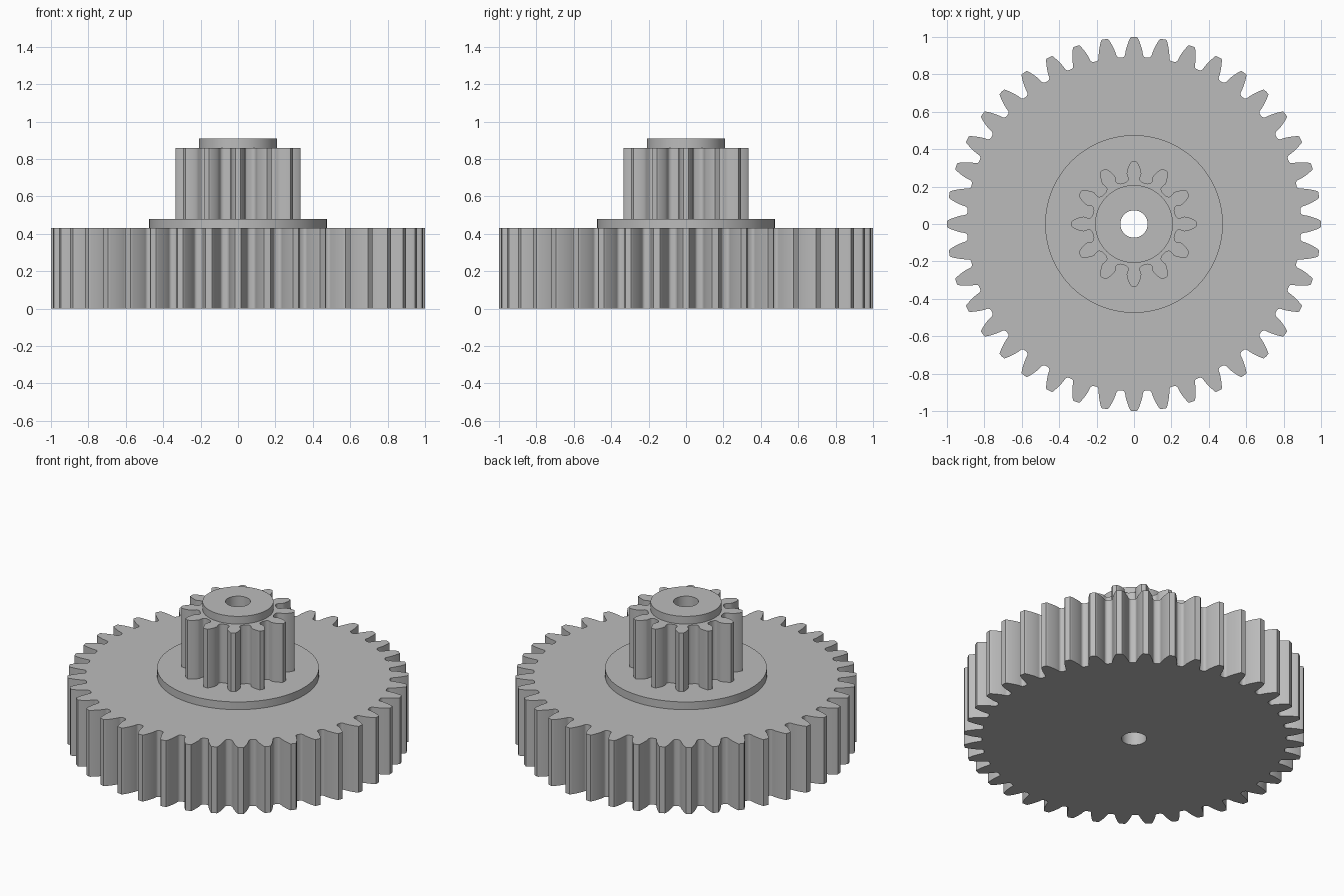
import bpy
import bmesh
from math import pi, sin, cos, tan, acos, radians

if "Cube" in bpy.data.objects:
    bpy.data.objects.remove(bpy.data.objects["Cube"])

MODULE = 1 / 21
BORE = 0.073

grey = bpy.data.materials.new("plain grey")
grey.use_nodes = True
colour = (0.5, 0.5, 0.5, 1)
grey.diffuse_color = colour
grey.node_tree.nodes["Principled BSDF"].inputs["Base Color"].default_value = colour


def circle(radius, sides=96):
    return [(radius * cos(2 * pi * i / sides), radius * sin(2 * pi * i / sides))
            for i in range(sides)]


def involute(angle):
    return tan(angle) - angle


def gear_outline(teeth, fillet, undercut=0.0):
    """Involute gear outline with rounded roots and optionally narrowed necks."""
    pitch = MODULE * teeth / 2
    base = pitch * cos(radians(20))
    root, tip = pitch - 1.25 * MODULE, pitch + MODULE

    def half_angle(r):
        r = max(r, base)
        return pi / (2 * teeth) + involute(radians(20)) - involute(acos(base / r))

    # Half a tooth, from the root floor up to the tip, as (radius, angle)
    neck_r = root + fillet
    neck = half_angle(neck_r) - undercut
    spread = 0.75 * (pi / teeth - neck)
    half = []
    for i in range(6):
        a = i / 5 * pi / 2
        half.append((root + fillet * (1 - cos(a)), neck + spread * (1 - sin(a))))
    start = max(base * 1.01, neck_r + 0.01)
    for i in range(7):
        r = start + (tip - start) * i / 6
        half.append((r, half_angle(r)))
    # Small rounding at the tooth tip
    r, a = half.pop()
    half += [(r - 0.006, half_angle(r - 0.006)), (r, a * 0.9)]

    tooth = [(r, -a) for r, a in half] + [(tip, 0)] + [(r, a) for r, a in reversed(half)]
    return [(r * cos(a + 2 * pi * k / teeth), r * sin(a + 2 * pi * k / teeth))
            for k in range(teeth) for r, a in tooth]


def bored_plate(name, outline, bottom, top):
    """Extrude an outline between two heights, with the shaft bore through it."""
    curve = bpy.data.curves.new(name + " outline", "CURVE")
    curve.dimensions = "2D"
    curve.fill_mode = "BOTH"
    curve.extrude = (top - bottom) / 2
    for points in (outline, circle(BORE, 48)):
        spline = curve.splines.new("POLY")
        spline.points.add(len(points) - 1)
        for p, (x, y) in zip(spline.points, points):
            p.co = (x, y, 0, 1)
        spline.use_cyclic_u = True
    helper = bpy.data.objects.new(name + " helper", curve)
    bpy.context.collection.objects.link(helper)
    bpy.context.view_layer.update()
    deps = bpy.context.evaluated_depsgraph_get()
    mesh = bpy.data.meshes.new_from_object(helper.evaluated_get(deps))
    bpy.data.objects.remove(helper)

    bm = bmesh.new()
    bm.from_mesh(mesh)
    bmesh.ops.remove_doubles(bm, verts=bm.verts, dist=0.00005)
    bmesh.ops.recalc_face_normals(bm, faces=bm.faces)
    bmesh.ops.translate(bm, verts=bm.verts, vec=(0, 0, (bottom + top) / 2))
    bm.to_mesh(mesh)
    bm.free()
    mesh.materials.clear()
    mesh.materials.append(grey)

    obj = bpy.data.objects.new(name, mesh)
    bpy.context.collection.objects.link(obj)
    bpy.ops.object.select_all(action="DESELECT")
    obj.select_set(True)
    bpy.context.view_layer.objects.active = obj
    bpy.ops.object.shade_smooth_by_angle(angle=radians(30))
    return obj


# Stacked parts, from the base upwards
bored_plate("large_gear", gear_outline(40, 0.018), 0, 0.43)
bored_plate("collar", circle(0.475), 0.43, 0.48)
bored_plate("pinion", gear_outline(12, 0.02, 0.022), 0.48, 0.86)
bored_plate("hub_cap", circle(0.208), 0.86, 0.91)
